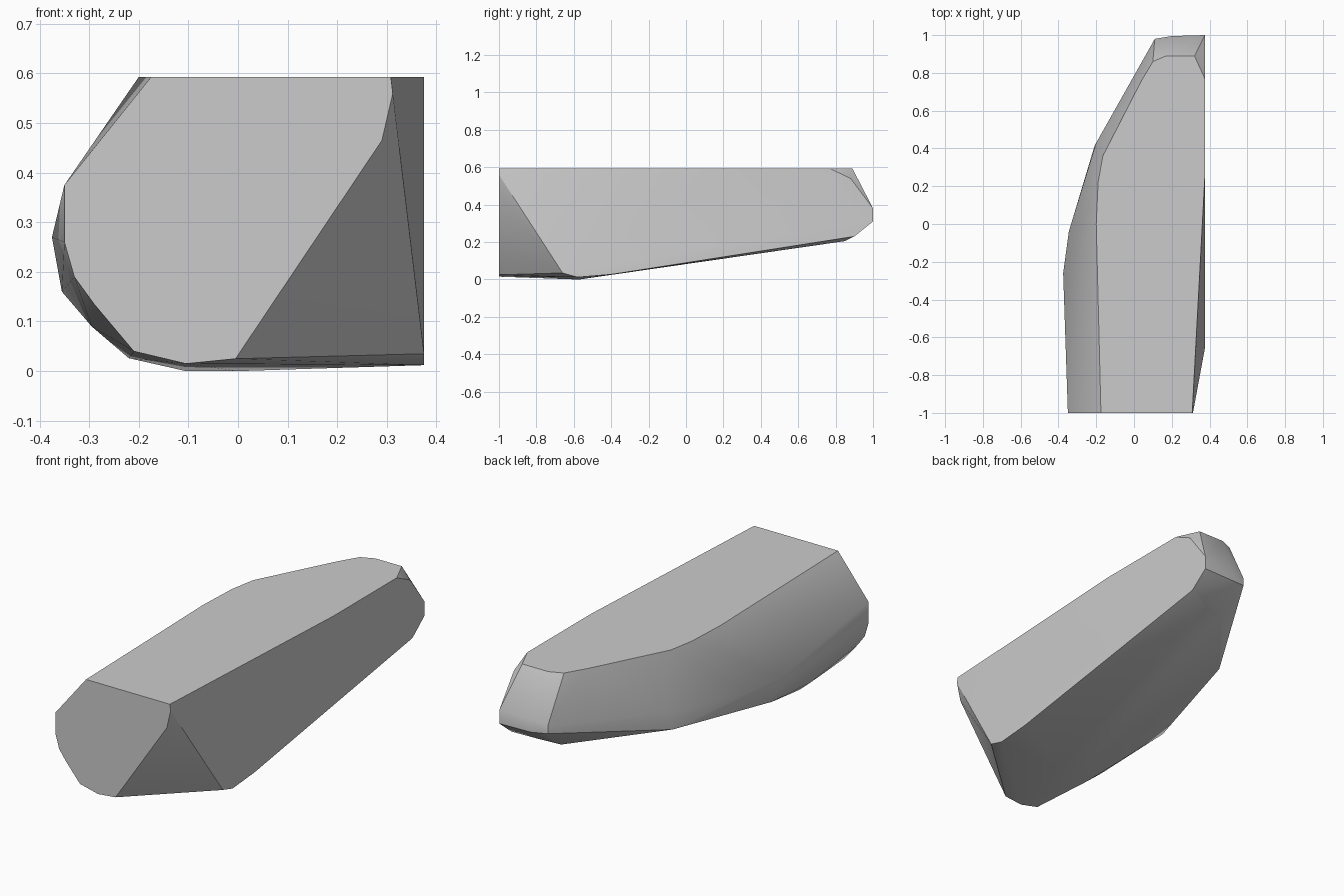
import bpy, bmesh, math

cube = bpy.data.objects.get("Cube")
if cube:
    bpy.data.objects.remove(cube, do_unlink=True)

TOP = 0.593
SIDE = 0.375

# Flat front end, outlined in x and z
front = [(-.175, TOP), (-.35, .375), (-.35, .26), (-.33, .19), (-.29, .135), (-.21, .04),
         (-.105, .015), (-.005, .025), (.29, .465), (.312, .56), (.308, TOP)]
# Flat top, outlined in x and y
top = [(SIDE, .25), (SIDE, .77), (.32, .89), (.17, .89), (.1, .86), (.04, .76),
       (-.165, .36), (-.19, .22), (-.2, 0)]
# Flat long side, outlined in y and z
side = [(-.66, .035), (-.58, .012), (-.4, .027), (.9, .23), (1, .31), (1, .38), (.88, .54)]
# Rounded flank, belly and back tip
flank = [(-.375, -.26, .27), (-.355, -.2, .16), (-.345, -.04, .27), (-.295, -.6, .09),
         (-.22, -.62, .026), (-.105, -.58, 0), (0, -.57, 0),
         (-.21, .41, .21), (-.2, .43, .3), (.11, .98, .32), (.11, .98, .36),
         (.2, .995, .31), (.2, .995, .375), (.13, .84, .205), (.25, .85, .205)]

points = [(x, -1, z) for x, z in front]
points += [(x, y, TOP) for x, y in top]
points += [(SIDE, y, z) for y, z in side]
points += flank

# Wrap the outlines in one faceted stone
bm = bmesh.new()
for p in points:
    bm.verts.new(p)
hull = bmesh.ops.convex_hull(bm, input=bm.verts)
loose = [v for v in bm.verts if not v.link_faces]
bmesh.ops.delete(bm, geom=loose, context='VERTS')
bmesh.ops.dissolve_limit(bm, angle_limit=math.radians(1), verts=bm.verts, edges=bm.edges)
bmesh.ops.recalc_face_normals(bm, faces=bm.faces)
mesh = bpy.data.meshes.new("stone")
bm.to_mesh(mesh)
bm.free()
stone = bpy.data.objects.new("stone", mesh)
bpy.context.collection.objects.link(stone)

# Plain grey stone
grey = bpy.data.materials.new("stone grey")
grey.use_nodes = True
colour = (.6, .6, .6, 1)
grey.diffuse_color = colour
grey.node_tree.nodes["Principled BSDF"].inputs["Base Color"].default_value = colour
mesh.materials.append(grey)

# Soft shading across the shallow edges
bpy.ops.object.select_all(action='DESELECT')
stone.select_set(True)
bpy.context.view_layer.objects.active = stone
bpy.ops.object.shade_smooth_by_angle(angle=math.radians(30))
